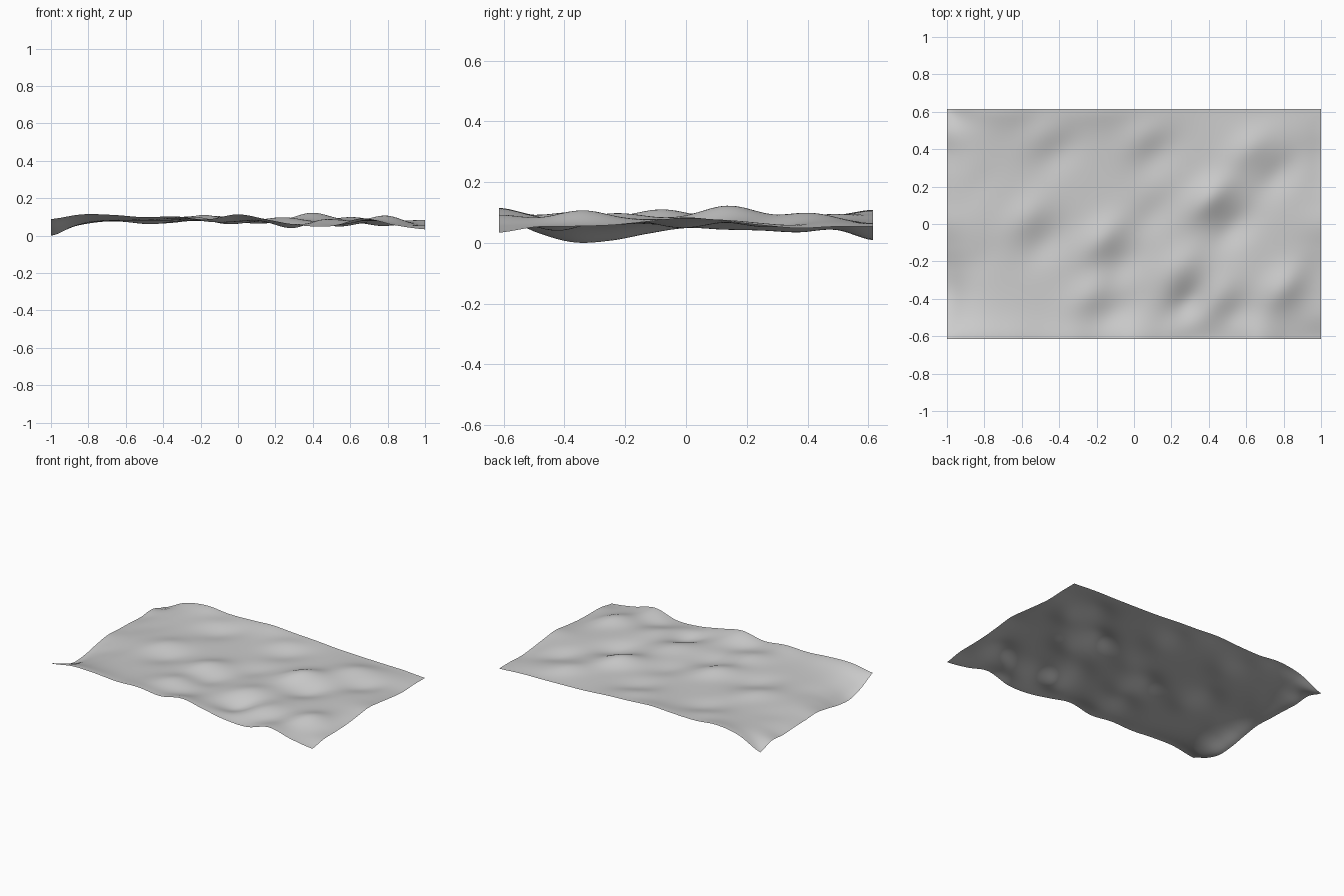
import bpy
import math

HALF_X, HALF_Y = 1.0, 0.615
COLS, ROWS = 120, 74
LEVEL = 80          # mean height, in thousandths of a unit
EDGE_REACH = 0.11   # how far a border shapes the ground inside

# Border height profiles, evenly spaced, in thousandths
FRONT = [90, 115, 112, 100, 104, 88, 115, 85, 56, 52, 94, 58, 35]
BACK = [10, 84, 110, 97, 100, 108, 98, 90, 78, 72, 68, 65, 55]
LEFT = [90, 36, 3, 9, 32, 50, 45, 42, 36, 44, 10]
RIGHT = [35, 54, 56, 60, 72, 85, 74, 60, 50, 55, 55]

# Ridges (positive) and hollows (negative): x, y, height in thousandths
MOUNDS = [
    (.40, .14, 44), (.54, -.01, -30), (.62, .42, 25), (.78, .27, -28),
    (.24, -.23, 20), (.29, -.43, -48), (.43, -.38, 20), (.56, -.5, -25),
    (-.18, -.08, 32), (-.06, -.22, -20), (-.23, -.37, 25), (-.1, -.5, -20),
    (.80, -.34, 38), (.93, -.48, -14), (-.58, .04, 20), (-.47, -.1, -18),
    (-.5, .5, 15), (-.4, .38, -16), (.05, .5, 18), (.12, .36, -16),
    (-.85, -.2, -8), (-.85, .2, -8), (.1, .05, -14),
]


def profile(points, t):
    """Smooth curve through evenly spaced points, t from 0 to 1."""
    last = len(points) - 1
    i = min(int(t * last), last - 1)
    f = t * last - i
    a, b, c, d = (points[min(max(i + k, 0), last)] for k in (-1, 0, 1, 2))
    return b + f / 2 * (c - a + f * (2*a - 5*b + 4*c - d + f * (3*(b - c) + d - a)))


def mound(x, y, cx, cy, height):
    """Soft mound, stretched along the diagonal grain of the ground."""
    along = (x - cx + y - cy) / math.sqrt(2)
    across = (x - cx - y + cy) / math.sqrt(2)
    return height * math.exp(-(along / .15) ** 2 - (across / .09) ** 2)


def ground_height(x, y):
    """Mounds inside, blended into the four border profiles."""
    u, v = (x / HALF_X + 1) / 2, (y / HALF_Y + 1) / 2
    inside = LEVEL + sum(mound(x, y, *m) for m in MOUNDS)
    borders = [
        (HALF_Y + y, profile(FRONT, u)), (HALF_Y - y, profile(BACK, u)),
        (HALF_X + x, profile(LEFT, v)), (HALF_X - x, profile(RIGHT, v)),
    ]
    total, weight = inside, 1.0
    for distance, height in borders:
        w = (EDGE_REACH / (abs(distance) + .004)) ** 2
        w *= math.exp(-(distance / .25) ** 2)
        total += w * height
        weight += w
    return max(total / weight, 0) / 1000


# Remove the default cube
cube = bpy.data.objects.get("Cube")
if cube:
    bpy.data.objects.remove(cube, do_unlink=True)

# Ground sheet: a subdivided plane raised by the height rule
bpy.ops.mesh.primitive_grid_add(x_subdivisions=COLS, y_subdivisions=ROWS, size=2)
ground = bpy.context.object
ground.name = "ground_sheet"
for vert in ground.data.vertices:
    x, y = vert.co.x * HALF_X, vert.co.y * HALF_Y
    vert.co = (x, y, ground_height(x, y))
lowest = min(v.co.z for v in ground.data.vertices)
for vert in ground.data.vertices:
    vert.co.z -= lowest
bpy.ops.object.shade_smooth()

# Plain grey material
grey = bpy.data.materials.new("light_grey")
grey.use_nodes = True
colour = (0.6, 0.6, 0.6, 1)
grey.diffuse_color = colour
grey.node_tree.nodes["Principled BSDF"].inputs["Base Color"].default_value = colour
ground.data.materials.append(grey)
